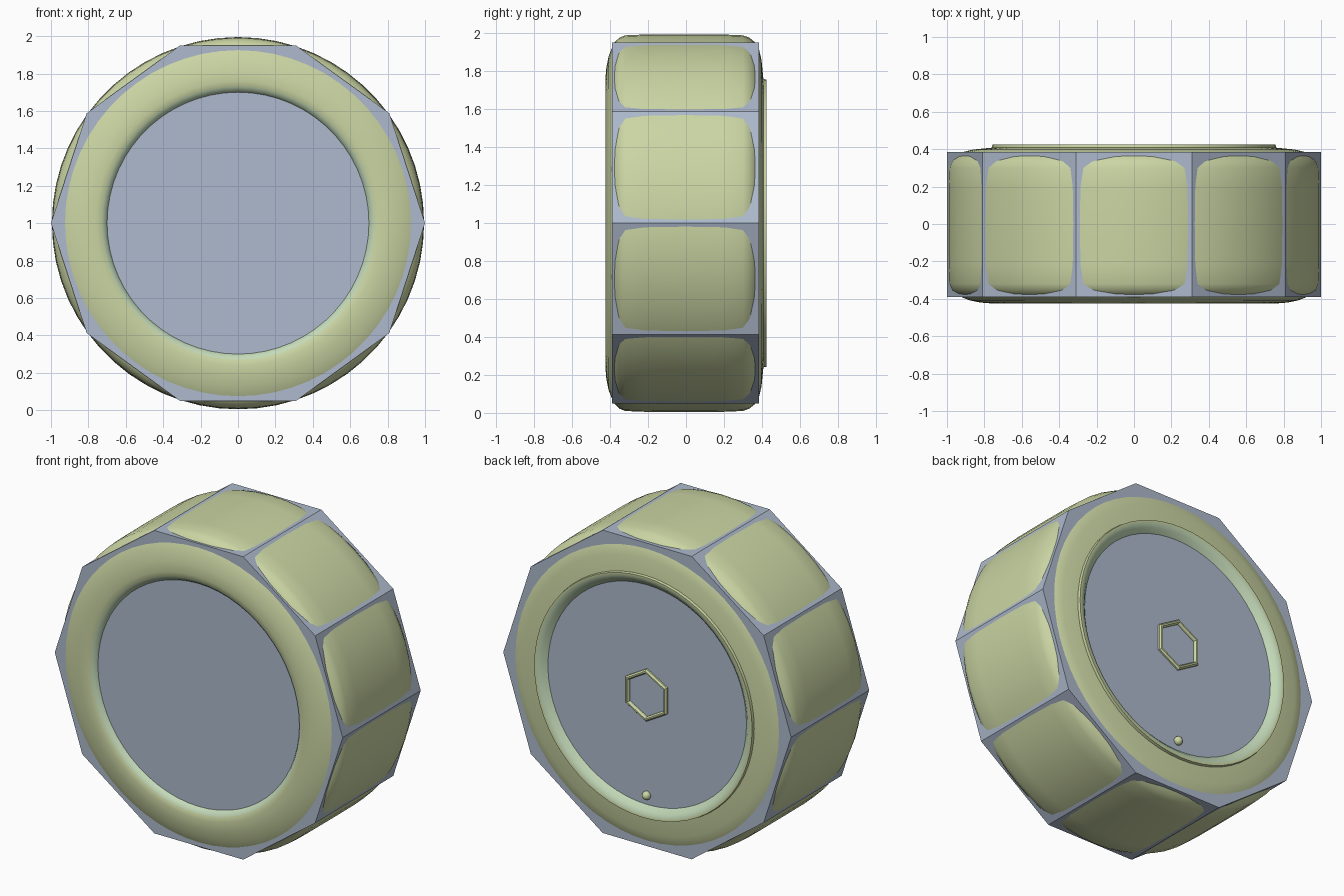
import bpy, bmesh, math
from mathutils import Vector

if "Cube" in bpy.data.objects:
    bpy.data.objects.remove(bpy.data.objects["Cube"])


def material(name, rgb):
    m = bpy.data.materials.new(name)
    m.diffuse_color = (*rgb, 1)
    m.use_nodes = True
    m.node_tree.nodes["Principled BSDF"].inputs["Base Color"].default_value = m.diffuse_color
    return m


GREEN = material("pale olive green", (0.60, 0.67, 0.37))
SAGE = material("pale sage green", (0.55, 0.70, 0.48))
GREY = material("blue grey", (0.42, 0.49, 0.61))


def finish(bm, name, mats):
    bmesh.ops.recalc_face_normals(bm, faces=bm.faces)
    me = bpy.data.meshes.new(name)
    bm.to_mesh(me)
    bm.free()
    ob = bpy.data.objects.new(name, me)
    bpy.context.collection.objects.link(ob)
    for m in mats:
        me.materials.append(m)
    return ob


def smooth(ob, angle=35):
    bpy.ops.object.select_all(action='DESELECT')
    ob.select_set(True)
    bpy.context.view_layer.objects.active = ob
    bpy.ops.object.shade_smooth_by_angle(angle=math.radians(angle))


def lathe(bm, profile, n, closed=False, start=0.0):
    """Spin (radius, y) points about the wheel axle; cap the ends if open."""
    rings = []
    for r, y in profile:
        rings.append([bm.verts.new((r * math.cos(start + 2 * math.pi * i / n), y,
                                    1 + r * math.sin(start + 2 * math.pi * i / n)))
                      for i in range(n)])
    pairs = list(zip(rings, rings[1:]))
    if closed:
        pairs.append((rings[-1], rings[0]))
    for a, b in pairs:
        for i in range(n):
            j = (i + 1) % n
            bm.faces.new((a[i], a[j], b[j], b[i]))
    if not closed:
        bm.faces.new(rings[0])
        bm.faces.new(rings[-1])


# Ten-sided casing
bm = bmesh.new()
lathe(bm, [(1, -0.39), (1, 0.385)], 10)
finish(bm, "casing", [GREY])

# Round tyre bulging through the casing, with a raised lip at the back
bm = bmesh.new()
lathe(bm, [(0.68, -0.2), (0.69, -0.36), (0.70, -0.39), (0.712, -0.407), (0.73, -0.418),
           (0.76, -0.425), (0.82, -0.42), (0.88, -0.408), (0.925, -0.39),
           (0.955, -0.375), (0.978, -0.35), (0.99, -0.32), (0.994, -0.22),
           (0.995, 0), (0.994, 0.2), (0.99, 0.30), (0.978, 0.333), (0.955, 0.362),
           (0.92, 0.384), (0.86, 0.398), (0.76, 0.408), (0.757, 0.425),
           (0.742, 0.425), (0.715, 0.41), (0.69, 0.385), (0.68, 0.2)], 60)
for f in bm.faces:
    c = f.calc_center_median()
    r = math.hypot(c.x, c.z - 1)
    if r < 0.735 and len(f.verts) == 4:
        f.material_index = 1
smooth(finish(bm, "tyre", [GREEN, SAGE]))

# Hexagonal axle nut on the back
bm = bmesh.new()
lathe(bm, [(0.165, 0.36), (0.165, 0.395), (0.155, 0.405), (0.145, 0.405),
           (0.137, 0.395), (0.135, 0.36)], 6, closed=True, start=math.pi / 2)
finish(bm, "axle_nut", [GREEN])

# Small valve near the bottom of the back
bm = bmesh.new()
bmesh.ops.create_uvsphere(bm, u_segments=12, v_segments=8, radius=0.027)
bmesh.ops.translate(bm, verts=bm.verts, vec=Vector((0, 0.392, 0.37)))
smooth(finish(bm, "valve", [GREEN]), 60)
